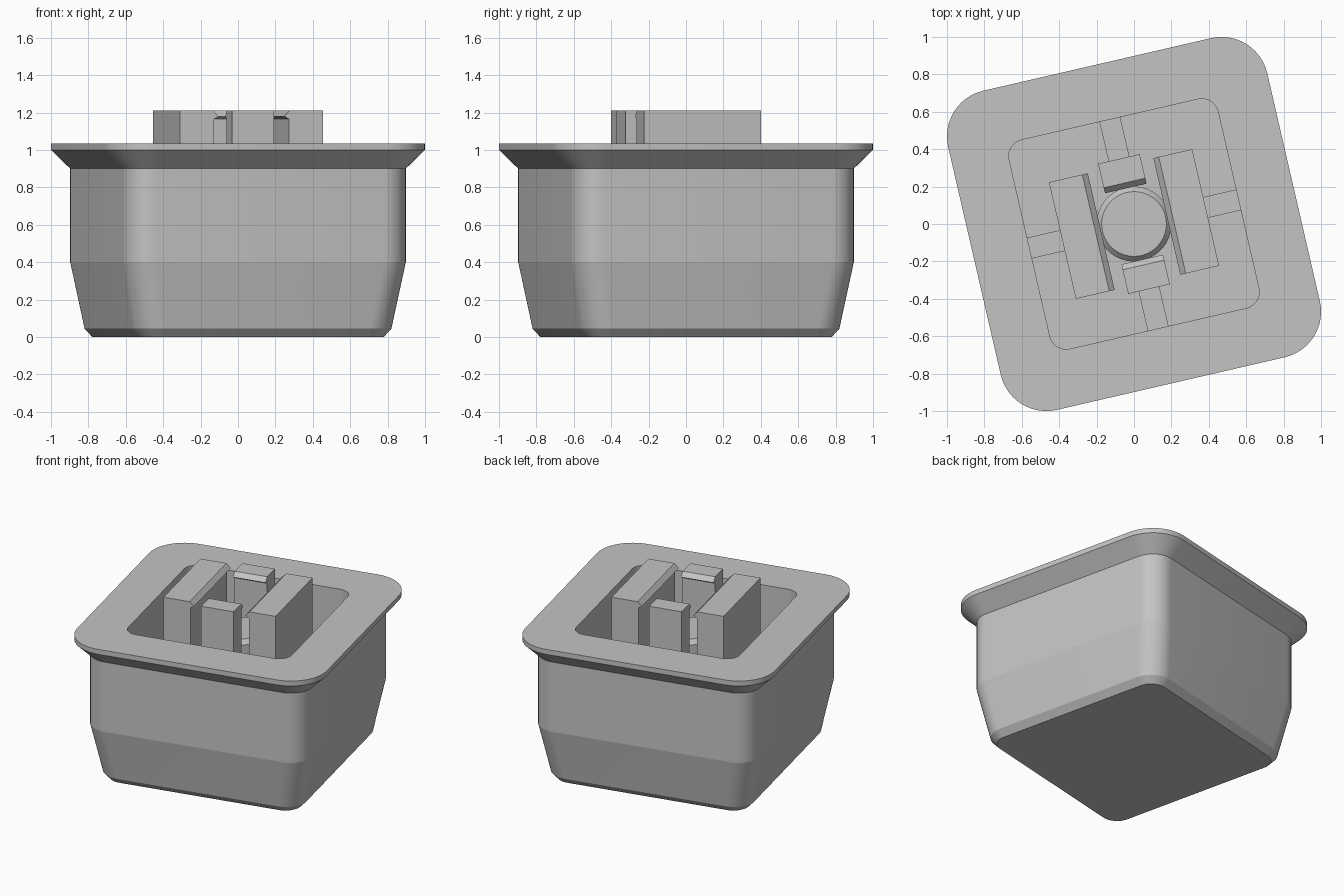
import bpy, bmesh, math
from mathutils import Matrix, Vector

if "Cube" in bpy.data.objects:
    bpy.data.objects.remove(bpy.data.objects["Cube"])

TURN = math.radians(13)      # the whole model is turned about z
FLOOR = 0.25                 # pocket floor height

grey = bpy.data.materials.new("plain_grey")
grey.diffuse_color = (0.55, 0.55, 0.55, 1)
grey.use_nodes = True
grey.node_tree.nodes["Principled BSDF"].inputs["Base Color"].default_value = grey.diffuse_color


def finish(name, bm, angle=0.0, smooth_deg=9):
    bmesh.ops.rotate(bm, verts=bm.verts, cent=(0, 0, 0),
                     matrix=Matrix.Rotation(TURN + angle, 3, 'Z'))
    bmesh.ops.recalc_face_normals(bm, faces=bm.faces)
    me = bpy.data.meshes.new(name)
    bm.to_mesh(me)
    bm.free()
    me.materials.append(grey)
    ob = bpy.data.objects.new(name, me)
    bpy.context.collection.objects.link(ob)
    bpy.ops.object.select_all(action='DESELECT')
    ob.select_set(True)
    bpy.context.view_layer.objects.active = ob
    bpy.ops.object.shade_smooth_by_angle(angle=math.radians(smooth_deg))
    return ob


def rounded_square(half, r, z, seg=12):
    pts = []
    for q in range(4):
        a0 = q * math.pi / 2
        c = Vector((half - r, half - r, 0))
        c.rotate(Matrix.Rotation(a0, 3, 'Z'))
        for i in range(seg + 1):
            a = a0 + i / seg * math.pi / 2
            pts.append((c.x + r * math.cos(a), c.y + r * math.sin(a), z))
    return pts


def circle(r, z, n=64):
    return [(r * math.cos(2 * math.pi * i / n), r * math.sin(2 * math.pi * i / n), z)
            for i in range(n)]


def loft(name, loops):
    bm = bmesh.new()
    rings = [[bm.verts.new(p) for p in loop] for loop in loops]
    n = len(rings[0])
    for a, b in zip(rings, rings[1:]):
        for i in range(n):
            j = (i + 1) % n
            bm.faces.new((a[i], a[j], b[j], b[i]))
    bm.faces.new(rings[0][::-1])
    bm.faces.new(rings[-1])
    return finish(name, bm)


def prism(name, profile, half_width, angle):
    # profile is (distance from centre, height), pushed sideways both ways
    bm = bmesh.new()
    ends = [[bm.verts.new((d, s * half_width, z)) for d, z in profile] for s in (-1, 1)]
    n = len(profile)
    for i in range(n):
        j = (i + 1) % n
        bm.faces.new((ends[0][i], ends[0][j], ends[1][j], ends[1][i]))
    bm.faces.new(ends[0])
    bm.faces.new(ends[1])
    return finish(name, bm, angle)


def clip_profile(inner, outer):
    # upright post with a small hook at the top of its inner side
    return [(outer, FLOOR), (outer, 1.21), (inner + 0.03, 1.21), (inner, 1.18),
            (inner + 0.025, 1.165), (inner + 0.025, FLOOR)]


# Cup: tapered body, flared flange and square pocket in one skin
cup = [(0.668, 0.11, 0.0), (0.709, 0.15, 0.045), (0.773, 0.15, 0.4), (0.773, 0.15, 0.9),
       (0.8755, 0.25, 1.0), (0.8755, 0.25, 1.035), (0.573, 0.09, 1.035), (0.573, 0.09, FLOOR)]
loft("cup_body", [rounded_square(*row) for row in cup])

# Centre pin with chamfered top
loft("centre_pin", [circle(0.2, FLOOR), circle(0.2, 0.89), circle(0.173, 0.92)])

# Hooked clips on four sides and the ribs that join them to the pocket wall
for k, side in enumerate(("right", "back", "left", "front")):
    a = k * math.pi / 2
    wide = k % 2 == 0
    inner, outer, half = (0.18, 0.393, 0.32) if wide else (0.195, 0.357, 0.114)
    prism(side + "_clip", clip_profile(inner, outer), half, a)
    rib = [(outer, FLOOR), (0.573, FLOOR), (0.573, 0.65), (outer, 0.65)]
    prism(side + "_rib", rib, 0.057, a)
